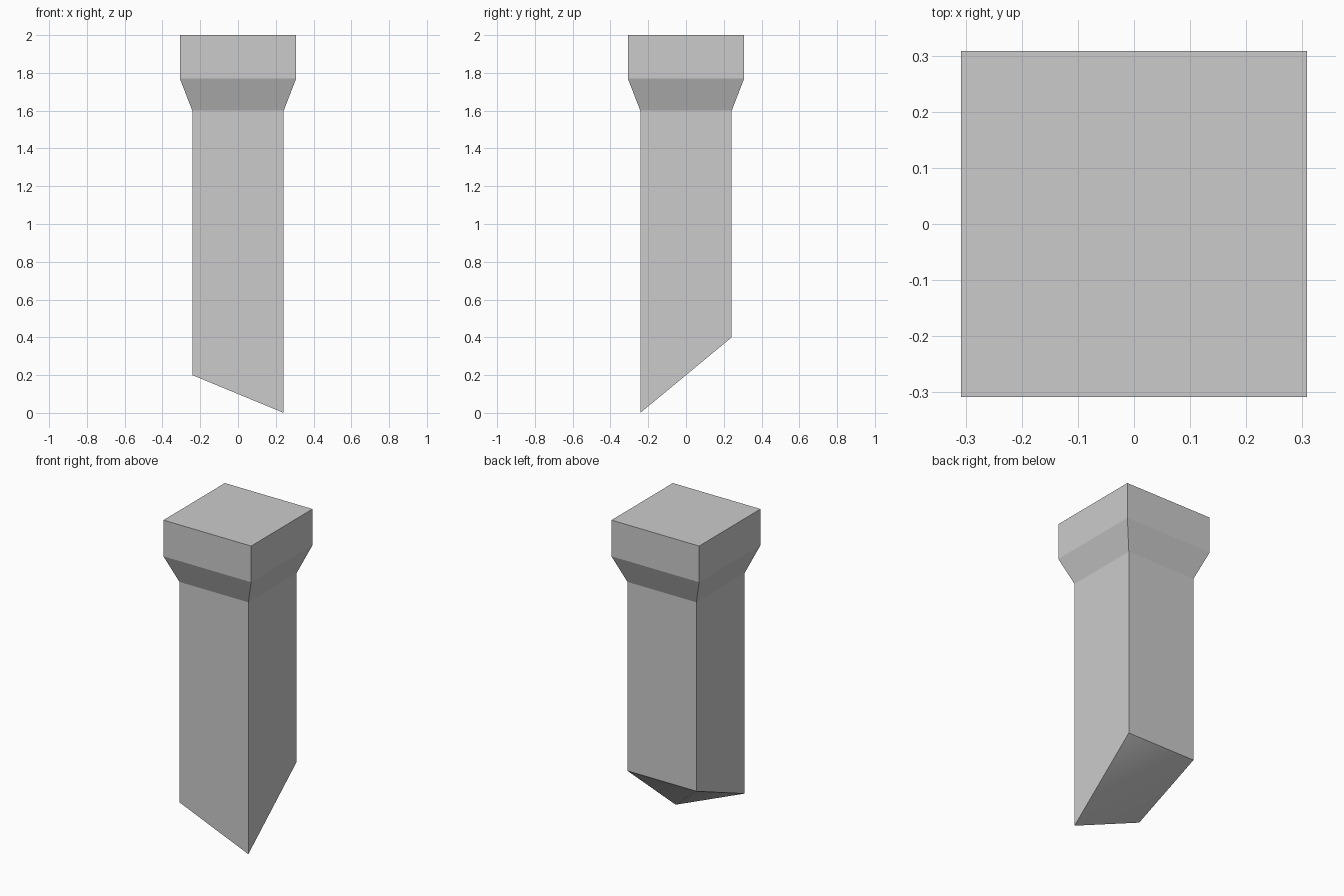
import bpy
import bmesh

cube = bpy.data.objects.get("Cube")
if cube:
    bpy.data.objects.remove(cube, do_unlink=True)

SHAFT, HEAD = 0.242, 0.308
CORNERS = [(-1, -1), (1, -1), (1, 1), (-1, 1)]

grey = bpy.data.materials.new("plain grey")
grey.use_nodes = True
colour = (0.6, 0.6, 0.6, 1)
grey.diffuse_color = colour
grey.node_tree.nodes["Principled BSDF"].inputs["Base Color"].default_value = colour

bm = bmesh.new()


def ring(half, heights):
    """Square loop of four corners, each with its own height."""
    return [bm.verts.new((x * half, y * half, z))
            for (x, y), z in zip(CORNERS, heights)]


# Slanted foot, straight shaft, flared collar and square cap
rings = [
    ring(SHAFT, (0.2, 0.0, 0.4, 0.4)),
    ring(SHAFT, [1.6] * 4),
    ring(HEAD, [1.77] * 4),
    ring(HEAD, [2.0] * 4),
]
for low, high in zip(rings, rings[1:]):
    for i in range(4):
        j = (i + 1) % 4
        bm.faces.new((low[i], low[j], high[j], high[i]))
bm.faces.new(rings[-1])

# Twisted foot face, split from its lowest corner to the opposite one
a, b, c, d = rings[0]
bm.faces.new((a, d, b))
bm.faces.new((b, d, c))
bmesh.ops.recalc_face_normals(bm, faces=bm.faces)

mesh = bpy.data.meshes.new("square_post")
bm.to_mesh(mesh)
bm.free()
mesh.materials.append(grey)
post = bpy.data.objects.new("square_post", mesh)
bpy.context.collection.objects.link(post)

# Only the shallow fold in the foot is softened; the collar stays crisp
for face in mesh.polygons:
    face.use_smooth = len(face.vertices) == 3
for edge in mesh.edges:
    ends = [mesh.vertices[i].co for i in edge.vertices]
    is_fold = ends[0].x * ends[1].x < 0 and ends[0].y * ends[1].y < 0
    edge.use_edge_sharp = not is_fold
